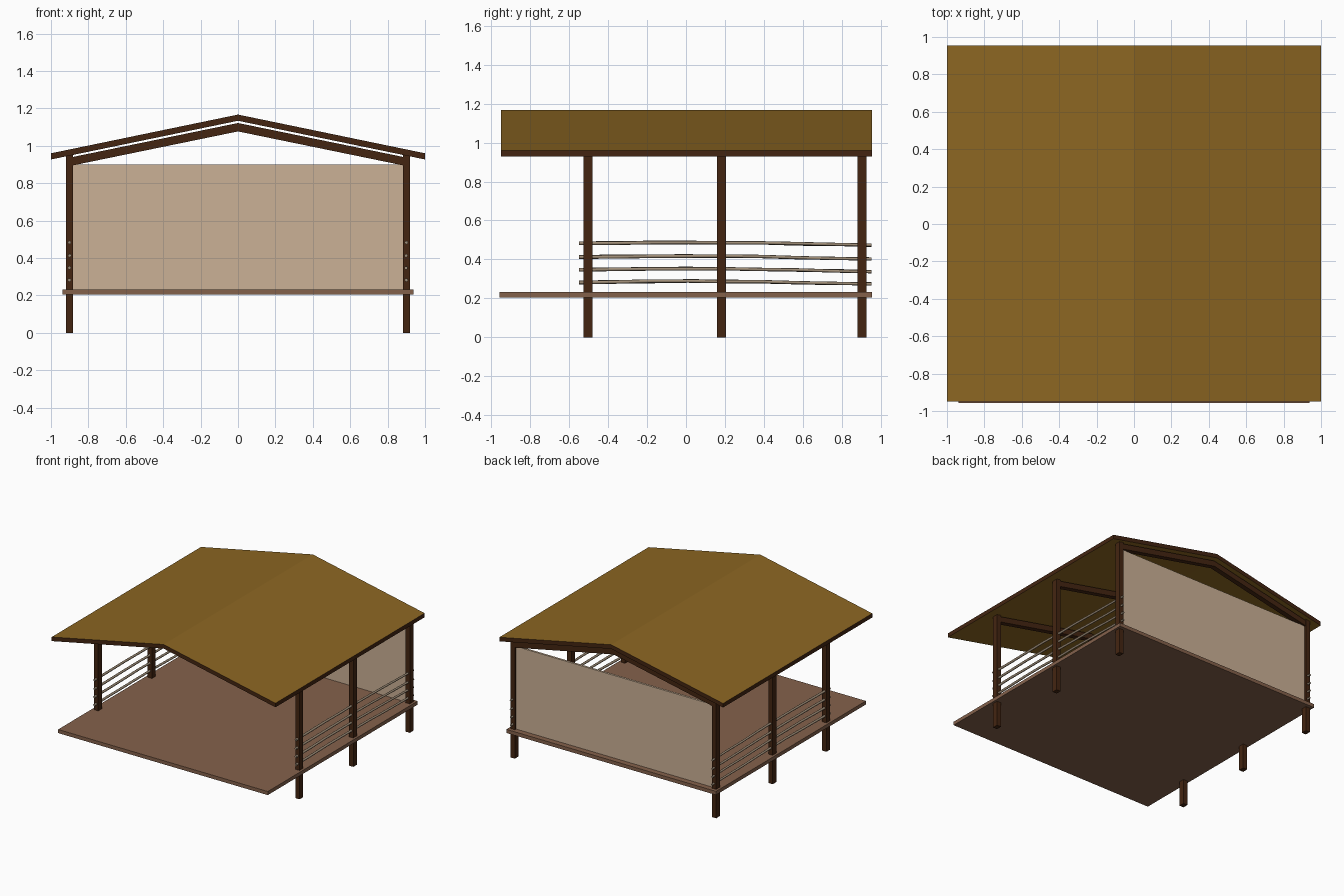
import bpy, bmesh, math, random

if "Cube" in bpy.data.objects:
    bpy.data.objects.remove(bpy.data.objects["Cube"])
random.seed(4)

def mat(name, r, g, b):
    m = bpy.data.materials.new(name)
    lin = [((c / 255 + 0.055) / 1.055) ** 2.4 for c in (r, g, b)]
    m.diffuse_color = (*lin, 1)
    m.use_nodes = True
    m.node_tree.nodes["Principled BSDF"].inputs["Base Color"].default_value = m.diffuse_color
    return m

DARK = mat("dark timber", 68, 37, 17)
THATCH = mat("ochre roof", 140, 102, 34)
FLOOR = mat("floor boards", 132, 97, 75)
WALL = mat("tan screen", 203, 177, 150)
RAIL = mat("weathered rail", 160, 142, 120)

def add(name, bm, *mats):
    bmesh.ops.recalc_face_normals(bm, faces=bm.faces)
    me = bpy.data.meshes.new(name)
    bm.to_mesh(me)
    bm.free()
    for m in mats:
        me.materials.append(m)
    ob = bpy.data.objects.new(name, me)
    bpy.context.collection.objects.link(ob)
    return ob

def prism(name, profile, y0, y1, *mats):
    """Extrude an x-z outline along y."""
    bm = bmesh.new()
    f = bm.faces.new([bm.verts.new((x, y0, z)) for x, z in profile])
    r = bmesh.ops.extrude_face_region(bm, geom=[f])
    vs = [v for v in r["geom"] if isinstance(v, bmesh.types.BMVert)]
    bmesh.ops.translate(bm, verts=vs, vec=(0, y1 - y0, 0))
    return add(name, bm, *mats)

def box(name, x0, x1, y0, y1, z0, z1, m):
    return prism(name, [(x0, z0), (x1, z0), (x1, z1), (x0, z1)], y0, y1, m)

def chevron(half, eave, ridge, drop):
    return [(-half, eave), (0, ridge), (half, eave),
            (half, eave - drop), (0, ridge - drop), (-half, eave - drop)]

# floor and back screen
box("floor", -0.937, 0.937, -0.958, 0.955, 0.204, 0.233, FLOOR)
box("back_screen", -0.885, 0.885, 0.893, 0.91, 0.233, 0.9, WALL)

# gable roof: ochre faces with dark edges
roof = prism("roof", chevron(1.0, 0.96, 1.167, 0.033), -0.95, 0.955, THATCH, DARK)
for p in roof.data.polygons:
    p.material_index = 0 if abs(p.normal.z) > 0.5 else 1

# posts and rafters at each bay
for i, y in enumerate((-0.503, 0.183, 0.904)):
    for s, side in ((-1, "left"), (1, "right")):
        box(f"{side}_post_{i}", s * 0.9 - 0.019, s * 0.9 + 0.019,
            y - 0.023, y + 0.023, 0, 0.95, DARK)
    prism(f"rafter_{i}", chevron(0.885, 0.94, 1.122, 0.045), y - 0.02, y + 0.02, DARK)

# slightly crooked pole rails on both sides
for s, side in ((-1, "left"), (1, "right")):
    for i, z in enumerate((0.283, 0.347, 0.412, 0.482)):
        bm = bmesh.new()
        rings, n, sides = [], 9, 8
        for k in range(n):
            t = k / (n - 1)
            y = -0.548 + 1.5 * t
            zc = z + 0.007 * math.sin(math.pi * t * 1.3) - 0.003 * t + random.uniform(-.0015, .0015)
            xc = s * 0.9 + random.uniform(-.002, .002)
            rad = 0.0095 - 0.0015 * t
            rings.append([bm.verts.new((xc + rad * math.cos(a * math.tau / sides), y,
                                        zc + rad * math.sin(a * math.tau / sides)))
                          for a in range(sides)])
        for a, b in zip(rings, rings[1:]):
            for j in range(sides):
                q = (j + 1) % sides
                bm.faces.new((a[j], a[q], b[q], b[j]))
        bm.faces.new(rings[0])
        bm.faces.new(rings[-1])
        ob = add(f"{side}_rail_{i}", bm, RAIL)
        for p in ob.data.polygons:
            p.use_smooth = len(p.vertices) == 4
